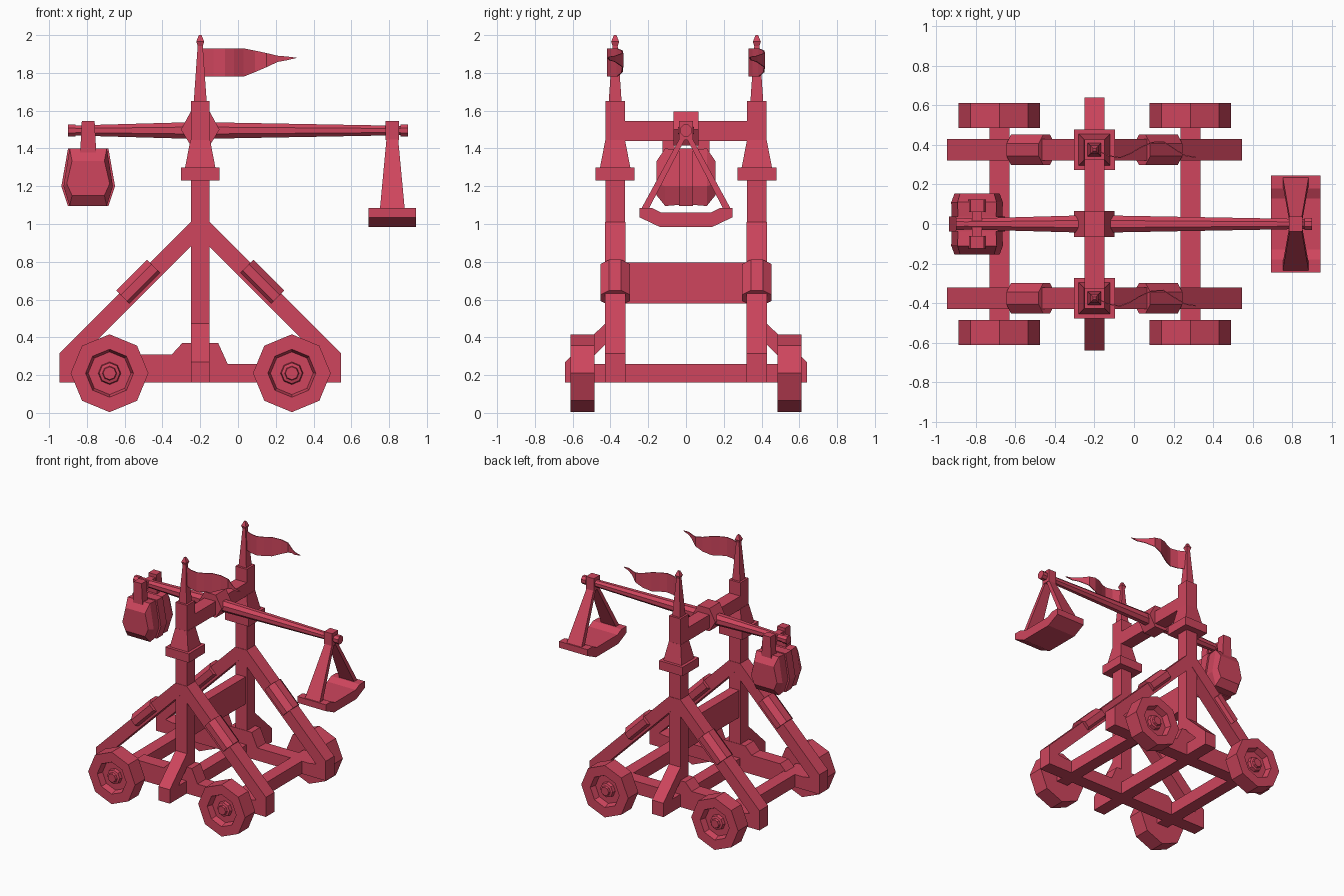
import bpy, bmesh, math
from mathutils import Vector

if "Cube" in bpy.data.objects:
    bpy.data.objects.remove(bpy.data.objects["Cube"], do_unlink=True)

red = bpy.data.materials.new("crimson")
red.use_nodes = True
red.diffuse_color = (0.62, 0.06, 0.11, 1)
red.node_tree.nodes["Principled BSDF"].inputs["Base Color"].default_value = red.diffuse_color

MID = -0.2      # x of the posts
POST_Y = 0.375  # y of the posts
AXLE_Z = 0.21


def loft(name, rings, caps=True):
    """Join matching rings of points into one skin."""
    bm = bmesh.new()
    rows = [[bm.verts.new(p) for p in ring] for ring in rings]
    n = len(rows[0])
    for a, b in zip(rows, rows[1:]):
        for i in range(n):
            j = (i + 1) % n
            bm.faces.new((a[i], a[j], b[j], b[i]))
    if caps:
        bm.faces.new(rows[0])
        bm.faces.new(rows[-1])
    bmesh.ops.recalc_face_normals(bm, faces=bm.faces)
    mesh = bpy.data.meshes.new(name)
    bm.to_mesh(mesh)
    bm.free()
    mesh.materials.append(red)
    obj = bpy.data.objects.new(name, mesh)
    bpy.context.collection.objects.link(obj)
    return obj


def prism_y(name, pts, y0, y1):
    return loft(name, [[(x, y, z) for x, z in pts] for y in (y0, y1)])


def prism_x(name, pts, x0, x1):
    return loft(name, [[(x, y, z) for y, z in pts] for x in (x0, x1)])


def box(name, x0, x1, y0, y1, z0, z1):
    return prism_y(name, [(x0, z0), (x1, z0), (x1, z1), (x0, z1)], y0, y1)


def square_stack(name, x, y, steps):
    """Square sections (half width, height) stacked upward."""
    corners = ((-1, -1), (1, -1), (1, 1), (-1, 1))
    return loft(name, [[(x + i * h, y + j * h, z) for i, j in corners] for h, z in steps])


def octagon(offset=0.0):
    return [(math.cos(a), math.sin(a)) for a in (math.pi / 4 * (k + offset) for k in range(8))]


# wheels and axles
wheel_profile = [(0.206, 0.485), (0.206, 0.612), (0.127, 0.612), (0.113, 0.565),
                 (0.06, 0.565), (0.055, 0.59), (0.038, 0.595), (0.034, 0.612)]
for end, wx in (("left", 0.285), ("right", -0.68)):
    box(end + "_axle_beam", wx - 0.05, wx + 0.05, -0.5, 0.5, 0.16, 0.26)
    for side, s in (("front", -1), ("back", 1)):
        loft(f"{side}_{end}_wheel",
             [[(wx + r * c, s * y, AXLE_Z + r * d) for c, d in octagon()]
              for r, y in wheel_profile])

# central cross beam and panel between the posts
box("middle_cross_beam", MID - 0.05, MID + 0.05, -0.64, 0.64, 0.16, 0.26)
box("cross_panel", MID - 0.04, MID + 0.04, -0.34, 0.34, 0.58, 0.795)
box("pivot_beam", MID - 0.05, MID + 0.05, -0.34, 0.34, 1.44, 1.545)

beam_pts = [(-0.9, 0.16), (0.5, 0.16), (0.5, 0.26), (-0.055, 0.26), (-0.105, 0.37),
            (-0.295, 0.37), (-0.35, 0.31), (-0.6, 0.31), (-0.65, 0.26), (-0.9, 0.26)]
strut_pts = [(-0.745, 0.16), (-0.745, 0.315), (-0.05, 1.01), (0, 1.01), (0, 0.93),
             (-0.05, 0.88), (-0.66, 0.27), (-0.6, 0.26), (-0.6, 0.16)]
brace_pts = [(0.42, 0.48), (0.64, 0.27), (0.64, 0.2), (0.59, 0.2), (0.42, 0.37)]
flag_path = [(-0.19, 0, 1), (-0.13, -0.03, 1), (-0.07, -0.04, 1), (-0.02, -0.02, 1),
             (0.03, 0.01, 1), (0.09, 0.037, 0.76), (0.15, 0.04, 0.5),
             (0.21, 0, 0.22), (0.26, -0.03, 0.13), (0.31, -0.038, 0.01)]

for side, s in (("front", -1), ("back", 1)):
    py = s * POST_Y
    # base rail and upright post
    prism_y(side + "_rail", beam_pts, py - 0.054, py + 0.054)
    box(side + "_post", MID - 0.05, MID + 0.05, py - 0.051, py + 0.051, 0.16, 1.65)
    square_stack(side + "_collar", MID, py, [(0.103, 1.23), (0.103, 1.3)])
    square_stack(side + "_collar_cone", MID, py, [(0.08, 1.3), (0.052, 1.445)])
    prism_x(side + "_outer_brace", [(s * y, z) for y, z in brace_pts], MID - 0.05, MID + 0.05)

    # diagonal struts with wrapped sleeves
    for end, m in (("right", 1), ("left", -1)):
        prism_y(f"{side}_{end}_strut", [(MID + m * x, z) for x, z in strut_pts],
                py - 0.054, py + 0.054)
        along = Vector((m, 0, 1)).normalized()
        across = Vector((-m, 0, 1)).normalized()
        mid = Vector((MID - m * 0.323, py, 0.69))
        ring = [0.061 * c * across + Vector((0, 0.084 * d, 0)) for c, d in octagon(0.5)]
        loft(f"{side}_{end}_sleeve", [[mid + along * t + p for p in ring] for t in (-0.115, 0.115)])

    # flagpole, finial and waving pennant
    square_stack(side + "_flagpole", MID, py, [(0.034, 1.65), (0.013, 1.95)])
    square_stack(side + "_finial", MID, py, [(0.011, 1.935), (0.021, 1.965), (0.007, 2.0)])
    pennant = loft(side + "_pennant",
                   [[(x, py + dy + t, 1.855 + 0.025 * (1 - w) + k * 0.075 * w)
                     for k, t in ((-1, -0.003), (1, -0.003), (1, 0.003), (-1, 0.003))]
                    for x, dy, w in flag_path])

# throwing arm and its hub
arm_steps = [(-0.9, 0.034), (-0.86, 0.034), (-0.859, 0.029), (-0.3, 0.046),
             (-0.1, 0.046), (0.86, 0.027), (0.861, 0.034), (0.9, 0.034)]
loft("throwing_arm", [[(x, r * c, 1.495 + r * d) for c, d in octagon(0.5)] for x, r in arm_steps])
prism_y("arm_hub", [(-0.25, 1.415), (-0.15, 1.415), (-0.098, 1.5), (-0.15, 1.595),
                    (-0.25, 1.595), (-0.302, 1.5)], -0.065, 0.065)

# counterweight: central strap, a bulging half on each side, two hangers
WX = -0.793
weight_pts = [(-0.107, 1.4), (0.107, 1.4), (0.142, 1.2), (0.107, 1.095),
              (-0.107, 1.095), (-0.142, 1.2)]
prism_y("counterweight_strap", [(WX + x, z) for x, z in weight_pts], -0.037, 0.037)
for side, s in (("front", -1), ("back", 1)):
    rings = [[(WX + x * k, s * y, 1.235 + (z - 1.235) * h) for x, z in weight_pts]
             for y, k, h in ((0.03, 0.9, 0.95), (0.11, 0.92, 1.0), (0.155, 0.8, 0.6))]
    loft(side + "_counterweight", rings)
    prism_y(side + "_hanger", [(WX - 0.043, 1.37), (WX + 0.043, 1.37),
                               (WX + 0.034, 1.545), (WX - 0.034, 1.545)], s * 0.06, s * 0.125)
box("hanger_pin", WX - 0.025, WX + 0.025, -0.1, 0.1, 1.47, 1.52)

# sling pan with clip and two tapering straps
PX = 0.817
box("pan_clip", PX - 0.035, PX + 0.035, -0.037, 0.037, 1.445, 1.545)
pan_pts = [(-0.245, 1.085), (-0.245, 1.035), (-0.14, 0.985), (0.14, 0.985), (0.245, 1.035),
           (0.245, 1.085), (0.18, 1.085), (0.13, 1.06), (-0.13, 1.06), (-0.18, 1.085)]
prism_x("sling_pan", pan_pts, PX - 0.125, PX + 0.125)
for side, s in (("front", -1), ("back", 1)):
    loft(side + "_pan_strap",
         [[(PX - w, s * y0, z), (PX + w, s * y0, z), (PX + w, s * y1, z), (PX - w, s * y1, z)]
          for w, y0, y1, z in ((0.066, 0.2, 0.24, 1.075), (0.03, 0.0, 0.03, 1.46))])
